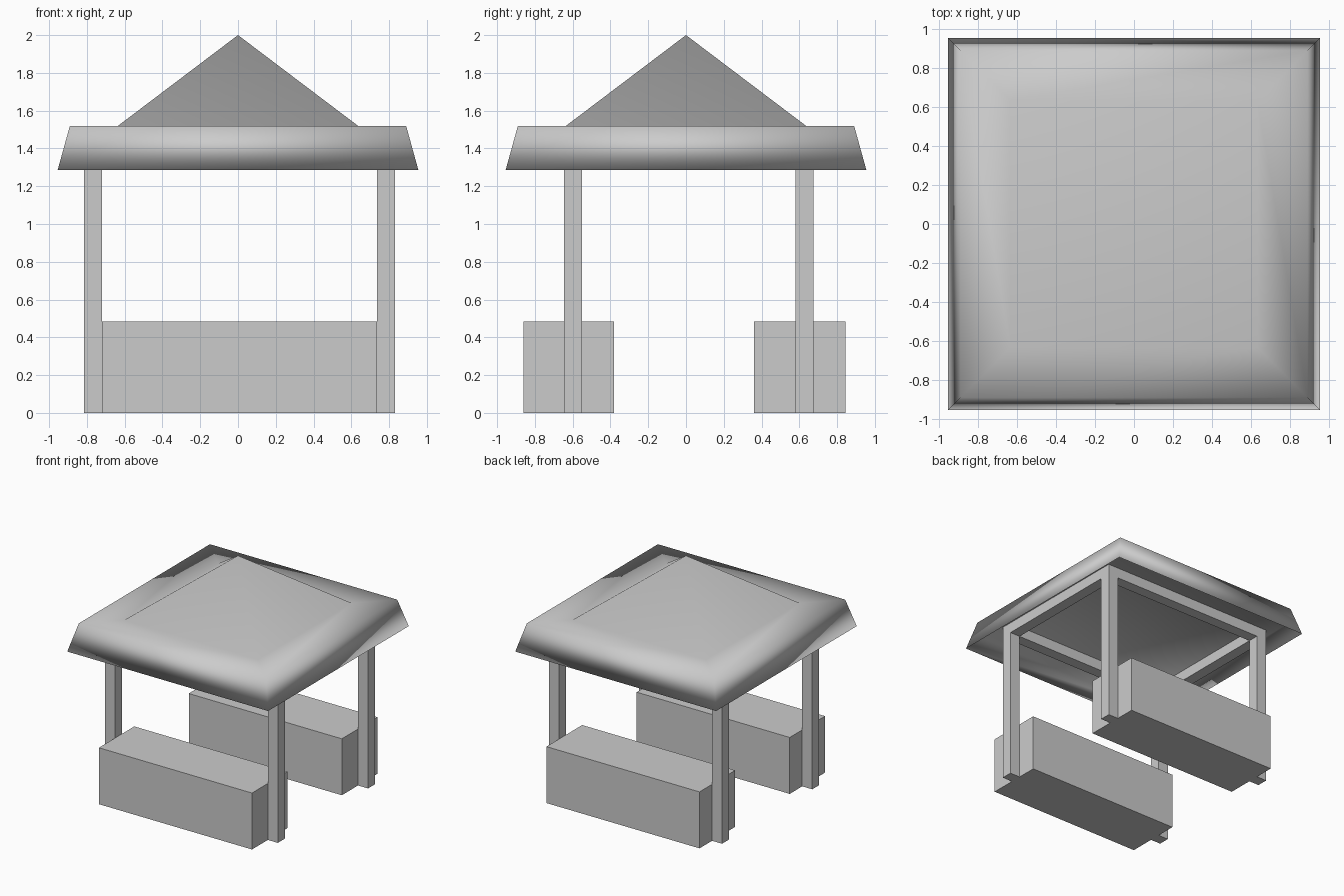
import bpy, bmesh

if "Cube" in bpy.data.objects:
    bpy.data.objects.remove(bpy.data.objects["Cube"])


def box(name, x0, x1, y0, y1, z0, z1):
    bm = bmesh.new()
    bmesh.ops.create_cube(bm, size=1)
    for v in bm.verts:
        v.co.x = x1 if v.co.x > 0 else x0
        v.co.y = y1 if v.co.y > 0 else y0
        v.co.z = z1 if v.co.z > 0 else z0
    return finish(name, bm)


def finish(name, bm):
    mesh = bpy.data.meshes.new(name)
    bm.to_mesh(mesh)
    bm.free()
    ob = bpy.data.objects.new(name, mesh)
    bpy.context.collection.objects.link(ob)
    return ob


# Posts, with cross beams tucked under the roof
X = [(-0.815, -0.72), (0.735, 0.83)]
Y = [(-0.645, -0.55), (0.58, 0.675)]
BEAM, CEIL = 1.30, 1.39
for i, (x0, x1) in enumerate(X):
    for j, (y0, y1) in enumerate(Y):
        box(f"post_{i}{j}", x0, x1, y0, y1, 0, CEIL)
    box(f"side_beam_{i}", x0, x1, Y[0][1], Y[1][0], BEAM, CEIL)
for j, (y0, y1) in enumerate(Y):
    box(f"cross_beam_{j}", X[0][1], X[1][0], y0, y1, BEAM, CEIL)

# Solid benches between the posts
for name, y0, y1 in (("front_bench", -0.86, -0.38), ("back_bench", 0.36, 0.845)):
    box(name, -0.72, 0.735, y0, y1, 0, 0.485)

# Roof: hollow underside, flared rim, flat ledge and pyramid top
profile = [(0.88, CEIL), (0.955, 1.285), (0.89, 1.52), (0.635, 1.52)]
bm = bmesh.new()
rings = [[bm.verts.new((sx * h, sy * h, z))
          for sx, sy in ((-1, -1), (1, -1), (1, 1), (-1, 1))] for h, z in profile]
for a, b in zip(rings, rings[1:]):
    for k in range(4):
        n = (k + 1) % 4
        bm.faces.new((a[k], a[n], b[n], b[k]))
apex = bm.verts.new((0, 0, 2.0))
for k in range(4):
    bm.faces.new((rings[-1][k], rings[-1][(k + 1) % 4], apex))
bm.faces.new(rings[0][::-1])
bmesh.ops.recalc_face_normals(bm, faces=bm.faces)
for f in bm.faces:
    f.smooth = True
finish("roof", bm)
